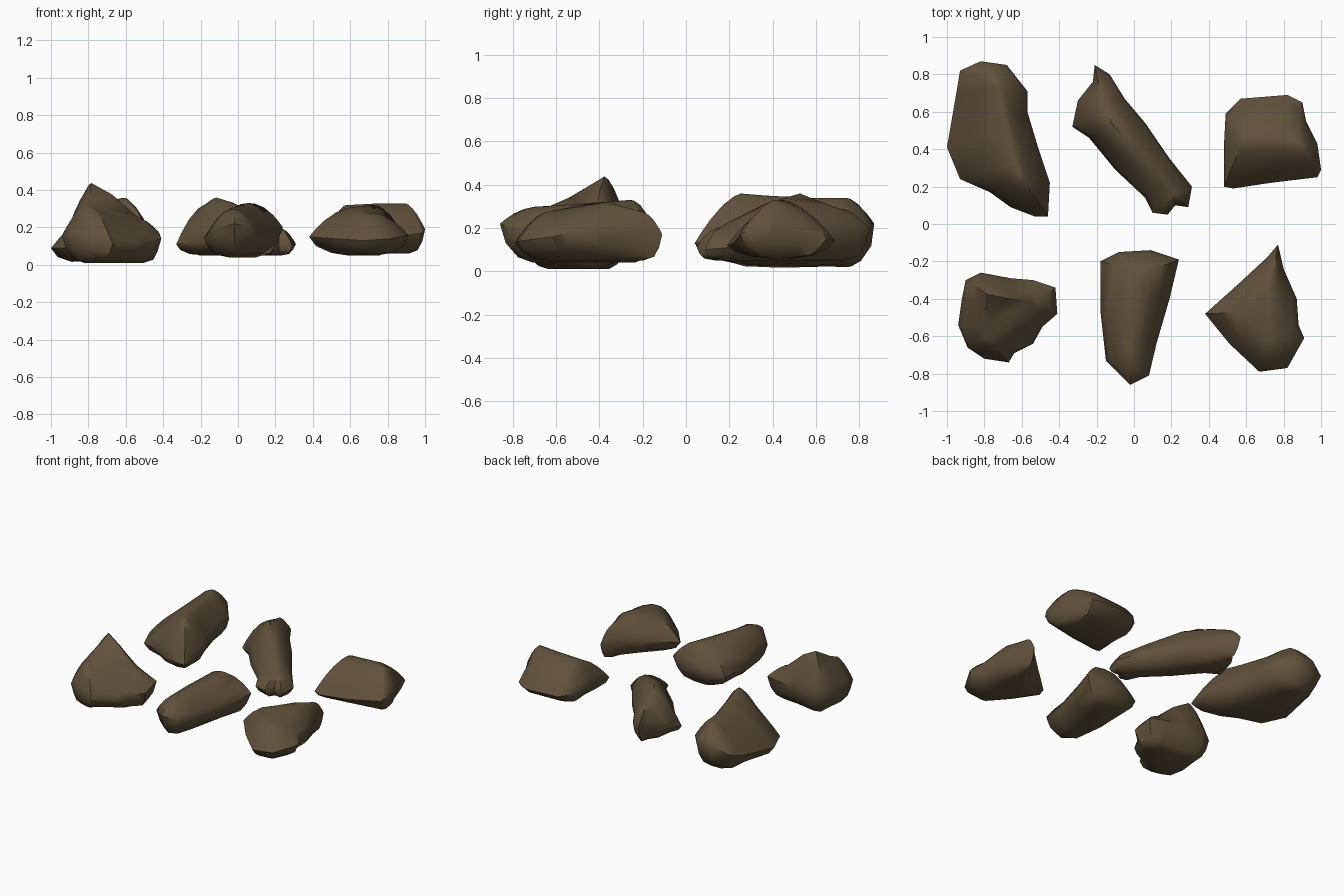
import bpy
import bmesh
import math
import random
from mathutils import Vector
from mathutils.geometry import intersect_point_line

random.seed(4)

default_cube = bpy.data.objects.get("Cube")
if default_cube:
    bpy.data.objects.remove(default_cube, do_unlink=True)

# Single earthy stone colour
stone_colour = (0.118, 0.082, 0.044, 1.0)
stone = bpy.data.materials.new("brown_stone")
stone.use_nodes = True
stone.diffuse_color = stone_colour
shader = stone.node_tree.nodes["Principled BSDF"]
shader.inputs["Base Color"].default_value = stone_colour
shader.inputs["Roughness"].default_value = 0.9


def nearest_on_ridge(point, ridge):
    """Closest point, in plan, on the ridge line; its z is the crest height."""
    best, best_distance = None, math.inf
    for start, end in zip(ridge, ridge[1:]):
        flat_start, flat_end = start.to_2d().to_3d(), end.to_2d().to_3d()
        factor = intersect_point_line(point.to_2d().to_3d(), flat_start, flat_end)[1]
        candidate = start.lerp(end, min(max(factor, 0), 1))
        distance = (candidate - point).to_2d().length
        if distance < best_distance:
            best, best_distance = candidate, distance
    return best


def build_rock(name, outline, ridge, floor, fullness, tilt=0):
    """Loft rings from a worn underside, over the widest outline, to a ridge.

    Outline and ridge are in hundredths; outline heights mark the widest level.
    Fullness sets how bulky the upper half is between outline and ridge.
    Tilt raises the underside towards +x.
    """
    outline = [Vector(p) / 100 for p in outline]
    ridge = [Vector(p) / 100 for p in ridge]
    left_edge = min(p.x for p in outline)
    crests = [nearest_on_ridge(p, ridge) for p in outline]
    bm = bmesh.new()

    def add_ring(inset, height_rule, wobble):
        ring = []
        for point, crest in zip(outline, crests):
            amount = inset * (1 + random.uniform(-wobble, wobble))
            spot = point.lerp(crest, amount)
            spot.z = height_rule(point, crest, amount)
            ring.append(bm.verts.new(spot))
        return ring

    def under(drop):
        def rule(point, crest, amount):
            base = floor / 100 + tilt * (point.lerp(crest, amount).x - left_edge)
            return point.z + (base - point.z) * drop
        return rule

    def over(point, crest, amount):
        return point.z + (crest.z - point.z) * (1 - (1 - amount) ** fullness)

    # Underside, belly, widest outline, then the rounded crown
    rings = [add_ring(0.8, under(1), 0), add_ring(0.4, under(0.86), 0.2),
             add_ring(0.13, under(0.5), 0.3), add_ring(0, over, 0)]
    for inset in (0.14, 0.33, 0.58, 0.82, 0.96):
        rings.append(add_ring(inset, over, 0.15 * (1 - inset)))

    for lower, upper in zip(rings, rings[1:]):
        for i in range(len(outline)):
            j = (i + 1) % len(outline)
            bm.faces.new((lower[i], lower[j], upper[j], upper[i]))
    bm.faces.new(rings[0])
    bm.faces.new(rings[-1])

    bmesh.ops.remove_doubles(bm, verts=bm.verts, dist=0.004)
    bmesh.ops.triangulate(bm, faces=bm.faces)
    bmesh.ops.recalc_face_normals(bm, faces=bm.faces)
    mesh = bpy.data.meshes.new(name)
    bm.to_mesh(mesh)
    bm.free()
    mesh.materials.append(stone)
    rock = bpy.data.objects.new(name, mesh)
    bpy.context.collection.objects.link(rock)

    # Soft faces with the hard creases kept
    bpy.ops.object.select_all(action="DESELECT")
    rock.select_set(True)
    bpy.context.view_layer.objects.active = rock
    bpy.ops.object.shade_smooth_by_angle(angle=math.radians(48))


# Peaked boulder with a bulky front and a low side lobe
build_rock(
    "front_right_peaked_rock",
    [(-90, -30, 16), (-82, -26, 18), (-66, -29, 18), (-54, -30, 18), (-42, -34, 17),
     (-41, -48, 14), (-49, -55, 12), (-54, -64, 12), (-64, -69, 11), (-67, -74, 11),
     (-80, -72, 14), (-89, -66, 15), (-94, -54, 16), (-92, -40, 16)],
    [(-53, -42, 25), (-71, -40, 41), (-78, -38, 44), (-79, -50, 36), (-79, -61, 31)],
    floor=1, fullness=1.6)

# Long tapered block with an undercut front
build_rock(
    "front_middle_block_rock",
    [(-18, -20, 15), (-8, -15, 16), (9, -14, 17), (24, -19, 20), (19, -40, 17),
     (12, -64, 17), (8, -81, 20), (-2, -86, 22), (-15, -73, 18), (-18, -46, 14)],
    [(6, -26, 33), (0, -50, 31), (-2, -67, 30)], floor=4, fullness=2.1)

# Blunt rock with a back spur
build_rock(
    "front_left_spurred_rock",
    [(38, -48, 15), (57, -31, 17), (71, -18, 18), (77, -11, 17), (80, -24, 18),
     (87, -40, 18), (88, -54, 18), (91, -61, 16), (82, -77, 14), (67, -79, 13),
     (51, -64, 14)],
    [(75, -22, 28), (71, -40, 33), (64, -47, 31), (70, -61, 28)], floor=5, fullness=2.1)

# Large ridged slab resting on its outer edge
build_rock(
    "back_right_slab_rock",
    [(-100, 41, 9), (-95, 70, 13), (-93, 82, 17), (-82, 87, 22), (-68, 85, 22),
     (-57, 71, 18), (-57, 60, 16), (-51, 40, 15), (-45, 22, 14), (-46, 4, 13),
     (-53, 4, 13), (-66, 9, 12), (-77, 17, 11), (-93, 24, 9)],
    [(-72, 74, 34), (-68, 50, 34), (-61, 26, 36)], floor=-1, fullness=1.6, tilt=0.13)

# Slanted shard, high at the back and low at the front
build_rock(
    "back_middle_shard_rock",
    [(-21, 85, 19), (-13, 80, 19), (-5, 67, 19), (6, 54, 17), (19, 35, 15),
     (31, 20, 11), (29, 9, 10), (22, 10, 11), (18, 5, 11), (10, 6, 12),
     (6, 14, 13), (-10, 29, 13), (-24, 46, 12), (-33, 52, 11), (-30, 66, 15),
     (-22, 76, 18)],
    [(-18, 70, 29), (-11, 53, 36), (3, 36, 31), (21, 16, 20)], floor=5, fullness=2.1)

# Loaf-shaped rock
build_rock(
    "back_left_loaf_rock",
    [(48, 20, 13), (48, 40, 17), (49, 59, 15), (57, 67, 14), (82, 69, 14),
     (90, 65, 15), (92, 55, 18), (98, 43, 20), (100, 29, 19), (98, 25, 17),
     (73, 22, 13), (53, 19, 12)],
    [(58, 44, 32), (72, 45, 33), (89, 42, 33)], floor=6, fullness=1.7)
